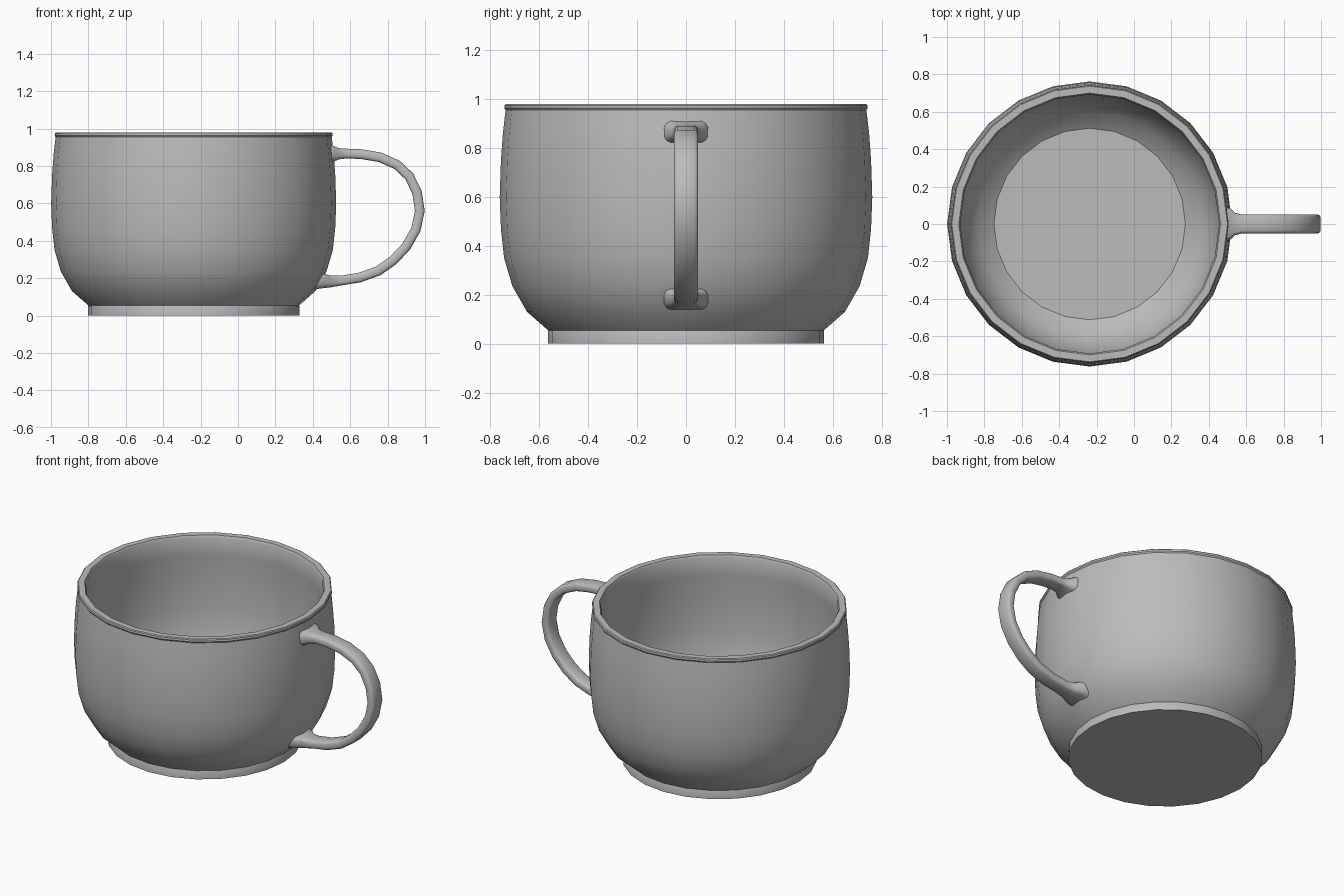
import bpy, bmesh
from math import cos, sin, pi, radians
from mathutils import Vector

cube = bpy.data.objects.get("Cube")
if cube:
    bpy.data.objects.remove(cube, do_unlink=True)

CUP_X = -0.237
SIDES = 24

clay = bpy.data.materials.new("plain grey")
clay.use_nodes = True
GREY = (0.5, 0.5, 0.5, 1)
clay.diffuse_color = GREY
clay.node_tree.nodes["Principled BSDF"].inputs["Base Color"].default_value = GREY


def loft(name, rings, angle):
    """Skin closed rings of points, cap both ends and shade smooth."""
    bm = bmesh.new()
    loops = [[bm.verts.new(p) for p in ring] for ring in rings]
    n = len(loops[0])
    for a, b in zip(loops, loops[1:]):
        for i in range(n):
            j = (i + 1) % n
            bm.faces.new((a[i], a[j], b[j], b[i]))
    bm.faces.new(loops[0][::-1])
    bm.faces.new(loops[-1])
    bmesh.ops.recalc_face_normals(bm, faces=bm.faces)
    mesh = bpy.data.meshes.new(name)
    bm.to_mesh(mesh)
    bm.free()
    mesh.materials.append(clay)
    obj = bpy.data.objects.new(name, mesh)
    bpy.context.collection.objects.link(obj)
    bpy.ops.object.select_all(action="DESELECT")
    obj.select_set(True)
    bpy.context.view_layer.objects.active = obj
    bpy.ops.object.shade_smooth_by_angle(angle=radians(angle))
    return obj


# Cup: foot, rounded outer wall, lip, inner wall and floor in one profile
profile = [
    (0.565, 0), (0.565, 0.05), (0.563, 0.054), (0.65, 0.13), (0.71, 0.235),
    (0.744, 0.35), (0.757, 0.47), (0.762, 0.6), (0.757, 0.75), (0.749, 0.86),
    (0.738, 0.955), (0.743, 0.963), (0.742, 0.975), (0.737, 0.98),
    (0.7, 0.98), (0.692, 0.965), (0.70, 0.85), (0.71, 0.7), (0.71, 0.5),
    (0.695, 0.36), (0.66, 0.24), (0.6, 0.145), (0.512, 0.08),
]
turns = [2 * pi * i / SIDES for i in range(SIDES)]
loft("cup_body", [[(CUP_X + r * cos(t), r * sin(t), z) for t in turns]
                  for r, z in profile], 35)

# Handle: rounded strap swept along a loop, flaring where it meets the cup
# Each station is x, z, half width, half thickness
W, T = 0.05, 0.026
path = [
    (0.495, 0.865, 0.09, 0.046), (0.515, 0.865, 0.084, 0.04),
    (0.54, 0.865, 0.06, 0.03), (0.58, 0.866, W, T), (0.66, 0.863, W, T),
    (0.76, 0.846, W, T), (0.85, 0.806, W, T), (0.915, 0.745, W, T),
    (0.957, 0.66, W, T), (0.972, 0.56, W, T), (0.951, 0.46, W, T),
    (0.9, 0.37, W, T), (0.83, 0.295, W, T), (0.75, 0.239, W, T),
    (0.65, 0.203, W, T), (0.55, 0.187, W, T), (0.495, 0.183, 0.06, 0.032),
    (0.46, 0.181, 0.084, 0.042), (0.425, 0.182, 0.09, 0.052),
]
section = [(1, 0.45), (0.9, 0.8), (0.72, 1), (0, 1)]
section += [(-u, v) for u, v in section[2::-1]]
section += [(-u, -v) for u, v in section]
rings = []
for i, (x, z, w, t) in enumerate(path):
    a, b = path[max(i - 1, 0)], path[min(i + 1, len(path) - 1)]
    tangent = Vector((b[0] - a[0], 0, b[1] - a[1])).normalized()
    if i >= len(path) - 2:  # tilt the lower foot onto the sloping wall
        tangent = Vector((-0.87, 0, 0.5))
    out = Vector((-tangent.z, 0, tangent.x))
    rings.append([Vector((x, u * w, z)) + out * (v * t) for u, v in section])
loft("handle", rings, 40)
